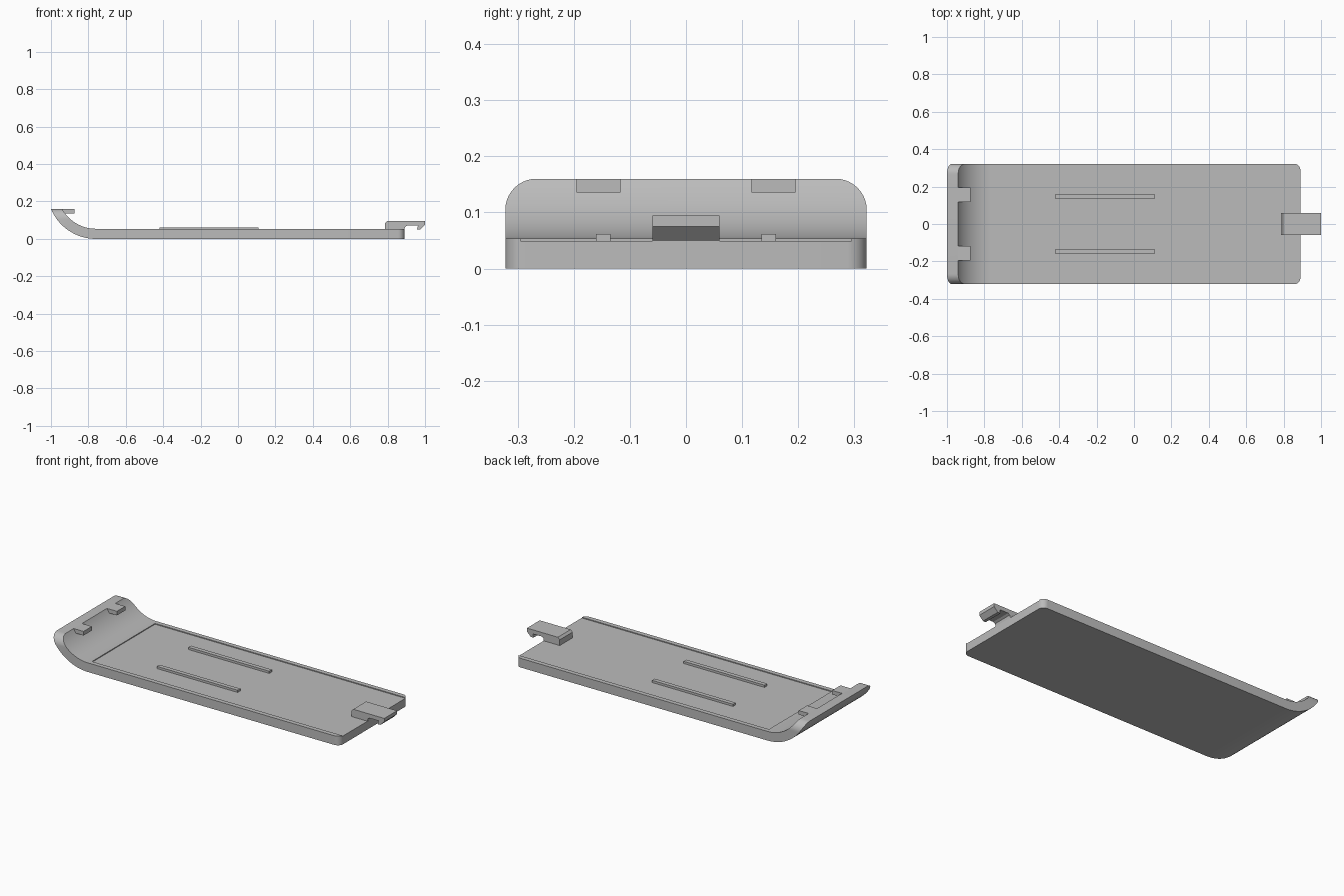
import bpy, bmesh
from math import sin, cos, pi, asin, acos

cube = bpy.data.objects.get("Cube")
if cube:
    bpy.data.objects.remove(cube, do_unlink=True)

GREY = (0.5, 0.5, 0.5, 1)
grey = bpy.data.materials.new("grey plastic")
grey.use_nodes = True
grey.diffuse_color = GREY
grey.node_tree.nodes["Principled BSDF"].inputs["Base Color"].default_value = GREY


def prism(name, outline, lo, hi, axis="y"):
    """Extrude a 2D outline along an axis (xz outline for y, yz outline for x)."""
    place = (lambda a, b, t: (a, t, b)) if axis == "y" else (lambda a, b, t: (t, a, b))
    bm = bmesh.new()
    rings = [[bm.verts.new(place(a, b, t)) for a, b in outline] for t in (lo, hi)]
    n = len(outline)
    for ring in rings:
        bm.faces.new(ring)
    for i in range(n):
        j = (i + 1) % n
        bm.faces.new((rings[0][i], rings[0][j], rings[1][j], rings[1][i]))
    bmesh.ops.recalc_face_normals(bm, faces=bm.faces)
    mesh = bpy.data.meshes.new(name)
    bm.to_mesh(mesh)
    bm.free()
    mesh.materials.append(grey)
    obj = bpy.data.objects.new(name, mesh)
    bpy.context.collection.objects.link(obj)
    return obj


def box(name, x0, x1, y0, y1, z0, z1):
    return prism(name, [(x0, z0), (x1, z0), (x1, z1), (x0, z1)], y0, y1)


def activate(obj):
    bpy.ops.object.select_all(action="DESELECT")
    obj.select_set(True)
    bpy.context.view_layer.objects.active = obj


def boolean(obj, cutter, operation):
    mod = obj.modifiers.new("cut", "BOOLEAN")
    mod.object, mod.operation, mod.solver = cutter, operation, "EXACT"
    activate(obj)
    bpy.ops.object.modifier_apply(modifier=mod.name)
    bpy.data.objects.remove(cutter, do_unlink=True)


# Main dimensions
HALF, THICK, TOP, END = 0.322, 0.054, 0.16, 0.89
BEND_X, BEND_R = -0.76, 0.26
STEPS = 20


def bend(radius):
    """Curve sweeping from the flat up to the top of the turned-up end."""
    last = acos((BEND_R - TOP) / radius)
    return [(BEND_X - radius * sin(last * i / STEPS),
             BEND_R - radius * cos(last * i / STEPS)) for i in range(STEPS + 1)]


# Cover panel with its turned-up end
outline = [(END, 0)] + bend(BEND_R) + bend(BEND_R - THICK)[::-1] + [(END, THICK)]
panel = prism("cover_panel", outline, -0.4, 0.4)

# Round the upper corners of the turned-up end
R = 0.055
corner = [(HALF - R + R * cos(a), TOP - R + R * sin(a))
          for a in (pi / 2 * i / 10 for i in range(11))]
side = [(HALF, -0.1)] + corner
boolean(panel, prism("corner_cutter", side + [(-y, z) for y, z in side[::-1]],
                     -1.2, 1.2, "x"), "INTERSECT")

# Round the vertical corners of the flat end
bm = bmesh.new()
bm.from_mesh(panel.data)
ends = [e for e in bm.edges
        if all(v.co.x > END - 0.01 and abs(v.co.y) > HALF - 0.01 for v in e.verts)
        and abs(e.verts[0].co.z - e.verts[1].co.z) > THICK / 2]
bmesh.ops.bevel(bm, geom=ends, offset=0.035, segments=8, profile=0.5, affect="EDGES")
bm.to_mesh(panel.data)
bm.free()

# Shallow recess in the inner face, open at the flat end
boolean(panel, box("recess_cutter", -0.75, 1.1, -0.295, 0.295, 0.049, 0.1), "DIFFERENCE")
activate(panel)
bpy.ops.object.shade_smooth_by_angle(angle=pi / 6)

# Paired ribs and locating tabs
for s, label in ((1, "back"), (-1, "front")):
    y0, y1 = sorted((s * 0.135, s * 0.16))
    box(label + "_rib", -0.42, 0.11, y0, y1, 0.04, 0.062)
    y0, y1 = sorted((s * 0.117, s * 0.195))
    box(label + "_tab", -0.95, -0.875, y0, y1, 0.136, TOP)

# Snap clip with a hooked tip
clip = [(0.785, 0.04), (0.785, 0.083), (0.797, 0.095), (1.0, 0.095), (1.0, 0.075),
        (0.975, 0.05), (0.957, 0.05), (0.962, 0.071), (0.905, 0.071),
        (0.893, 0.064), (0.888, 0.04)]
prism("snap_clip", clip, -0.06, 0.06)
